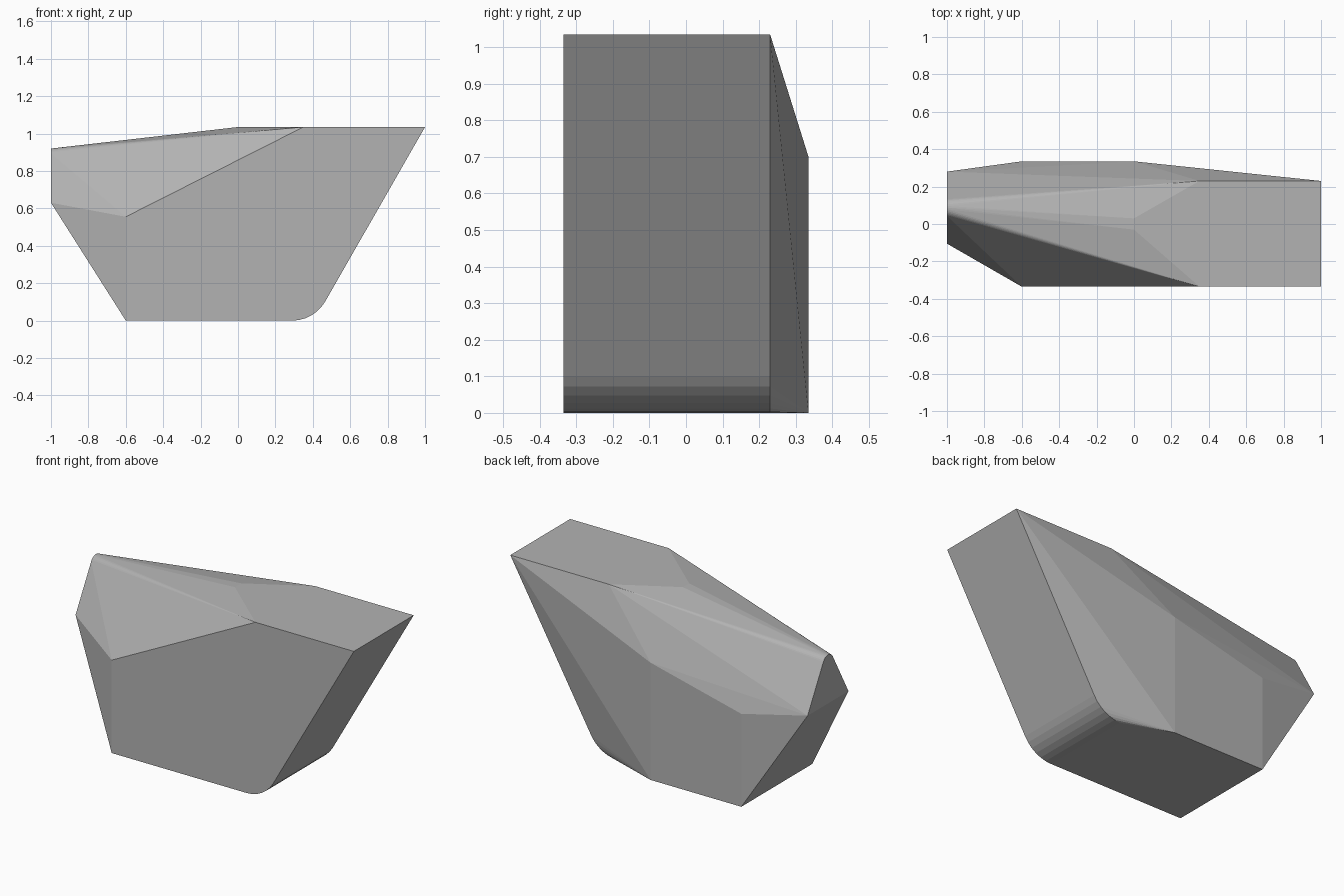
import bpy
import bmesh
from math import sin, cos, radians

cube = bpy.data.objects.get("Cube")
if cube:
    bpy.data.objects.remove(cube, do_unlink=True)

FRONT, BACK, REAR_EDGE, TOP = -0.335, 0.335, 0.23, 1.035

# Plain grey material
grey = bpy.data.materials.new("plain grey")
grey.use_nodes = True
colour = (0.45, 0.45, 0.45, 1)
grey.diffuse_color = colour
grey.node_tree.nodes["Principled BSDF"].inputs["Base Color"].default_value = colour

points = []

# Straight upright corners of the wide part
for y in (FRONT, BACK):
    points += [(-0.6, y, 0), (-0.6, y, 0.555)]
points += [(0, BACK, 0), (0, BACK, 0.7)]

# Flat top
for y in (FRONT, REAR_EDGE):
    points += [(1, y, TOP), (0.35, y, TOP)]
points += [(0, -0.03, TOP), (0, 0.03, TOP)]

# Rounded lower corner under the sloping side
radius = 0.203
for y in (FRONT, REAR_EDGE):
    for i in range(7):
        a = radians(60 * i / 6)
        points.append((0.29 + radius * sin(a), y, radius * (1 - cos(a))))

# Narrow end with a rounded crown
middle, crown_radius = 0.0875, 0.0515
points += [(-1, middle - 0.1925, 0.63), (-1, middle + 0.1925, 0.63)]
for i in range(-6, 7):
    a = radians(61 * i / 6)
    points.append((-1, middle + crown_radius * sin(a), 0.92 - crown_radius * (1 - cos(a))))

# Skin the corners as one faceted convex body
bm = bmesh.new()
for p in points:
    bm.verts.new(p)
bmesh.ops.convex_hull(bm, input=bm.verts[:])
bmesh.ops.dissolve_limit(bm, angle_limit=radians(0.3), verts=bm.verts[:], edges=bm.edges[:])
bmesh.ops.recalc_face_normals(bm, faces=bm.faces[:])
mesh = bpy.data.meshes.new("faceted_body")
bm.to_mesh(mesh)
bm.free()
mesh.materials.append(grey)
body = bpy.data.objects.new("faceted_body", mesh)
bpy.context.collection.objects.link(body)
